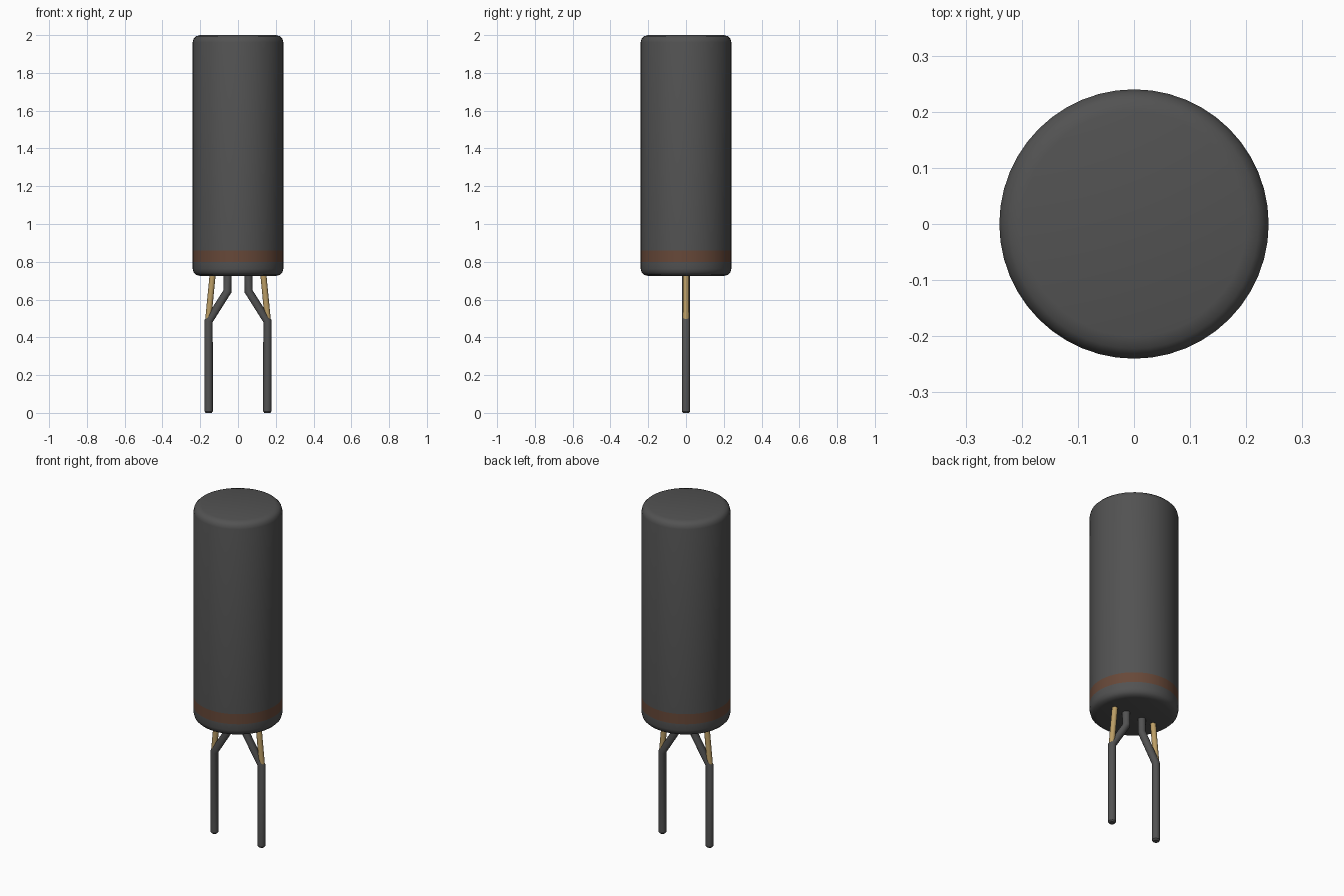
import bpy, bmesh, math
from mathutils import Vector

if "Cube" in bpy.data.objects:
    bpy.data.objects.remove(bpy.data.objects["Cube"])


def material(name, rgb):
    m = bpy.data.materials.new(name)
    m.use_nodes = True
    m.diffuse_color = (*rgb, 1)
    m.node_tree.nodes["Principled BSDF"].inputs["Base Color"].default_value = (*rgb, 1)
    return m


GREY = material("dark grey", (0.085, 0.085, 0.085))
BROWN = material("brown band", (0.135, 0.065, 0.04))
GOLD = material("tan metal", (0.50, 0.34, 0.13))


def skin_rings(name, rings, mats, band=None):
    """Join rings of points into a closed tube; band = index of the strip given mats[1]."""
    bm = bmesh.new()
    loops = [[bm.verts.new(p) for p in ring] for ring in rings]
    n = len(loops[0])
    for k, (a, b) in enumerate(zip(loops, loops[1:])):
        for i in range(n):
            j = (i + 1) % n
            f = bm.faces.new((a[i], a[j], b[j], b[i]))
            f.material_index = 1 if k == band else 0
    bm.faces.new(loops[0][::-1])
    bm.faces.new(loops[-1])
    bmesh.ops.recalc_face_normals(bm, faces=bm.faces)
    me = bpy.data.meshes.new(name)
    bm.to_mesh(me)
    bm.free()
    for m in mats:
        me.materials.append(m)
    ob = bpy.data.objects.new(name, me)
    bpy.context.collection.objects.link(ob)
    bpy.ops.object.select_all(action="DESELECT")
    ob.select_set(True)
    bpy.context.view_layer.objects.active = ob
    bpy.ops.object.shade_smooth_by_angle(angle=math.radians(35))
    return ob


def circle(r, n):
    return [(r * math.cos(2 * math.pi * i / n), r * math.sin(2 * math.pi * i / n)) for i in range(n)]


def wire(name, path, mat, n=12):
    """Tube in the xz plane through (x, z, radius) points, mitred at each bend."""
    pts = [Vector((x, 0, z)) for x, z, r in path]
    rings = []
    for i, p in enumerate(pts):
        d_in = (p - pts[max(i - 1, 0)]).normalized()
        d_out = (pts[min(i + 1, len(pts) - 1)] - p).normalized()
        t = (d_in + d_out).normalized()
        side = Vector((t.z, 0, -t.x))
        rings.append([p + side * u + Vector((0, v, 0)) for u, v in circle(path[i][2], n)])
    return skin_rings(name, rings, [mat])


# Can body: rounded rims with a coloured band near the base
profile = [(0.200, 0.725), (0.222, 0.731), (0.235, 0.744), (0.240, 0.763),
           (0.240, 0.800), (0.240, 0.860),
           (0.240, 1.962), (0.235, 1.981), (0.222, 1.994), (0.200, 2.000)]
skin_rings("can_body", [[(x, y, z) for x, y in circle(r, 48)] for r, z in profile],
           [GREY, BROWN], band=4)

# Cranked legs and thin contact wires, mirrored left and right
for side, s in (("left", 1), ("right", -1)):
    R = 0.022
    leg = [(0.155, 0.0, 0.016), (0.155, 0.008, R), (0.155, 0.487, R),
           (0.055, 0.645, R), (0.055, 0.735, R)]
    wire(side + "_leg", [(s * x, z, r) for x, z, r in leg], GREY)
    contact = [(0.158, 0.49, 0.016), (0.134, 0.735, 0.016)]
    wire(side + "_contact_wire", [(s * x, z, r) for x, z, r in contact], GOLD)
